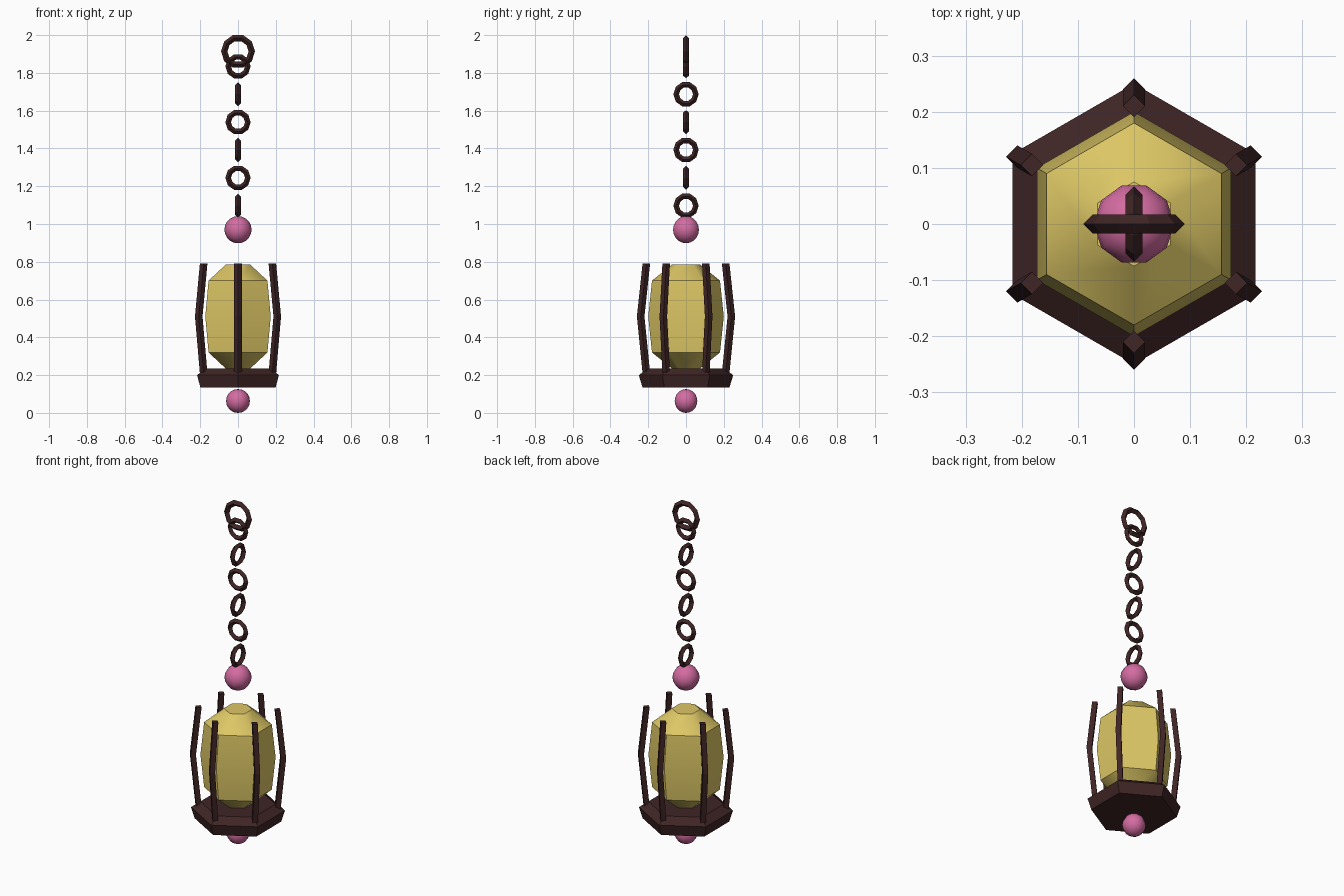
import bpy
from math import sin, cos, pi, radians

if "Cube" in bpy.data.objects:
    bpy.data.objects.remove(bpy.data.objects["Cube"])


def material(name, rgb):
    m = bpy.data.materials.new(name)
    m.use_nodes = True
    m.diffuse_color = (*rgb, 1)
    bsdf = m.node_tree.nodes["Principled BSDF"]
    bsdf.inputs["Base Color"].default_value = (*rgb, 1)
    bsdf.inputs["Roughness"].default_value = 0.8
    return m


iron = material("dark brown iron", (0.05, 0.018, 0.018))
glass = material("yellow glass", (0.72, 0.57, 0.13))
pink = material("pink bead", (0.66, 0.15, 0.36))


def finish(ob, name, mat, smooth=None):
    ob.name = ob.data.name = name
    ob.data.materials.append(mat)
    if smooth:
        bpy.ops.object.select_all(action="DESELECT")
        ob.select_set(True)
        bpy.context.view_layer.objects.active = ob
        bpy.ops.object.shade_smooth_by_angle(angle=radians(smooth))
    return ob


def stack(name, sections, sides, mat, smooth=None):
    """Closed solid through sections (x, y, z, radius), corners on the y axis."""
    verts = [(x + r * sin(2 * pi * i / sides), y - r * cos(2 * pi * i / sides), z)
             for x, y, z, r in sections for i in range(sides)]
    faces = [(k * sides + i, k * sides + (i + 1) % sides,
              (k + 1) * sides + (i + 1) % sides, (k + 1) * sides + i)
             for k in range(len(sections) - 1) for i in range(sides)]
    faces.append(tuple(reversed(range(sides))))
    faces.append(tuple(range(len(verts) - sides, len(verts))))
    me = bpy.data.meshes.new(name)
    me.from_pydata(verts, [], faces)
    ob = bpy.data.objects.new(name, me)
    bpy.context.collection.objects.link(ob)
    return finish(ob, name, mat, smooth)


def bead(name, z, r):
    bpy.ops.mesh.primitive_uv_sphere_add(segments=10, ring_count=10, radius=r,
                                         location=(0, 0, z), rotation=(0, 0, pi / 2))
    finish(bpy.context.object, name, pink, 40)


def ring(name, z, major, minor, turn):
    bpy.ops.mesh.primitive_torus_add(major_radius=major, minor_radius=minor,
                                     major_segments=10, minor_segments=4,
                                     location=(0, 0, z), rotation=(pi / 2, 0, turn))
    finish(bpy.context.object, name, iron)


# Hexagonal base tray
stack("base", [(0, 0, 0.135, 0.23), (0, 0, 0.2, 0.25), (0, 0, 0.235, 0.2)], 6, iron)

# Faceted glass body
stack("glass_body", [(0, 0, z, r) for z, r in
                     ((0.235, 0.075), (0.32, 0.18), (0.51, 0.2), (0.7, 0.18), (0.785, 0.075))],
      6, glass, 40)

# Six bowed square posts
for n in range(6):
    a = pi / 2 + n * pi / 3
    stack(f"post_{n + 1}", [(r * cos(a), r * sin(a), z, 0.02) for z, r in
                            ((0.21, 0.21), (0.51, 0.24), (0.79, 0.21))], 4, iron)

# Beads above and below the body
bead("bottom_bead", 0.063, 0.063)
bead("top_bead", 0.97, 0.072)

# Chain links turned alternately, and the hanging ring
for n in range(6):
    ring(f"chain_link_{n + 1}", 1.097 + n * 0.1475, 0.052, 0.015,
         0 if n % 2 else pi / 2)
ring("hanging_ring", 1.914, 0.073, 0.017, 0)
